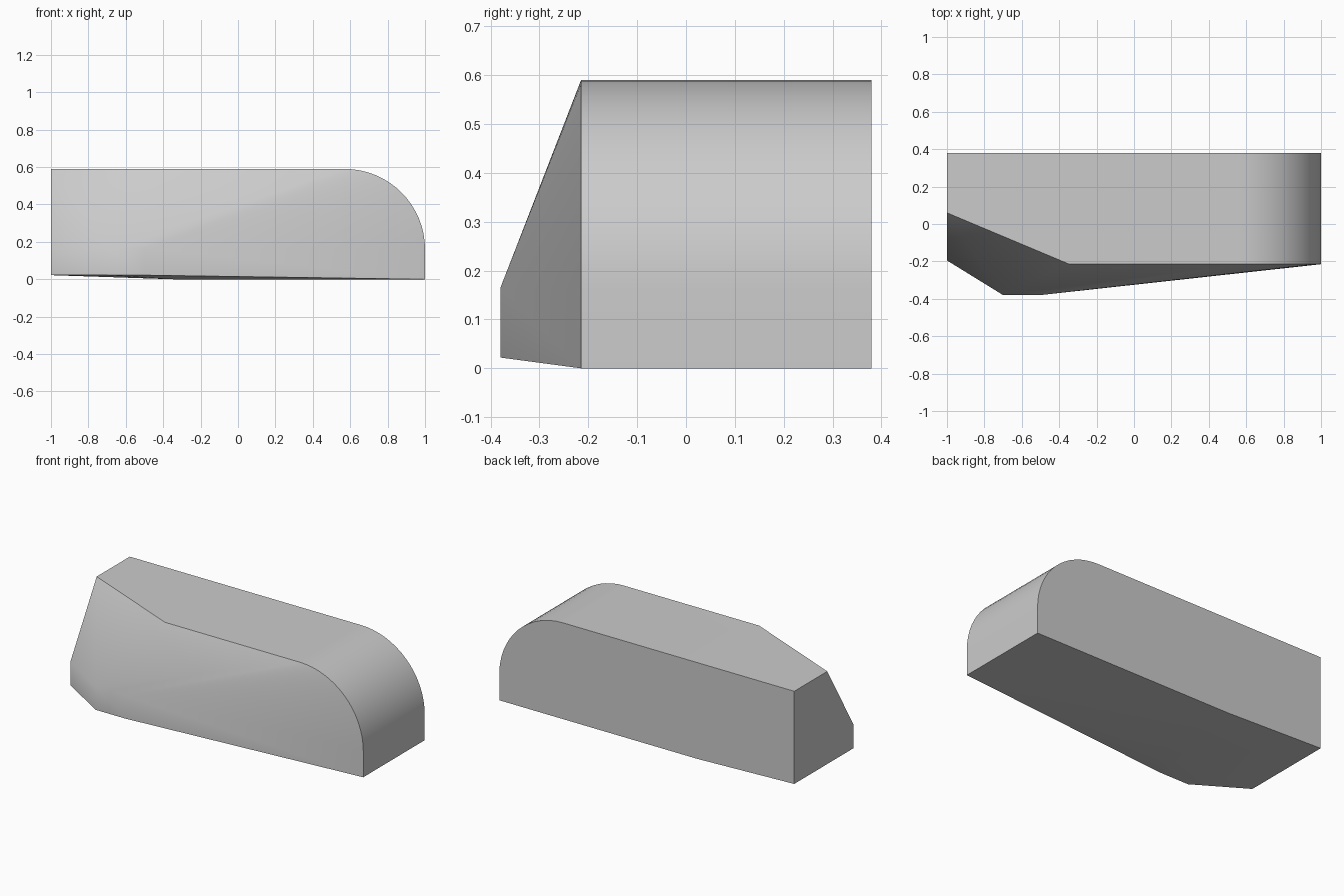
import bpy
import bmesh
from math import sin, cos, pi, radians

cube = bpy.data.objects.get("Cube")
if cube:
    bpy.data.objects.remove(cube, do_unlink=True)

# Main dimensions
LEFT, RIGHT = -1.0, 1.0
BACK, SIDE, NOSE = 0.38, -0.215, -0.38
TOP, BELT, LIFT = 0.59, 0.165, 0.022
BEND = -0.345
RADIUS = 0.43
ARC_STEPS = 16

# Plain grey material
grey = bpy.data.materials.new("plain grey")
grey.use_nodes = True
colour = (0.6, 0.6, 0.6, 1)
grey.diffuse_color = colour
grey.node_tree.nodes["Principled BSDF"].inputs["Base Color"].default_value = colour

# Rounded end and flat floor, swept from the back to the side plane
arc = [(RIGHT - RADIUS + RADIUS * sin(a), TOP - RADIUS + RADIUS * cos(a))
       for a in (pi / 2 * i / ARC_STEPS for i in range(ARC_STEPS + 1))]
profile = arc + [(RIGHT, 0), (BEND, 0)]
points = [(x, y, z) for x, z in profile for y in (BACK, SIDE)]

# Square end and the bevelled top edge
points += [(LEFT, BACK, LIFT), (LEFT, BACK, TOP), (LEFT, 0.06, TOP), (BEND, SIDE, TOP)]

# Upright band around the bulging nose
for x, y in ((LEFT, -0.195), (-0.7, NOSE), (-0.5, NOSE)):
    points += [(x, y, LIFT), (x, y, BELT)]

# Skin the convex body and merge its flat faces
bm = bmesh.new()
for p in points:
    bm.verts.new(p)
bmesh.ops.convex_hull(bm, input=bm.verts[:])
bmesh.ops.dissolve_limit(bm, angle_limit=radians(0.3),
                         verts=bm.verts[:], edges=bm.edges[:])
bmesh.ops.recalc_face_normals(bm, faces=bm.faces[:])
mesh = bpy.data.meshes.new("rounded_body")
bm.to_mesh(mesh)
bm.free()
mesh.materials.append(grey)

body = bpy.data.objects.new("rounded_body", mesh)
bpy.context.collection.objects.link(body)
bpy.ops.object.select_all(action='DESELECT')
body.select_set(True)
bpy.context.view_layer.objects.active = body
bpy.ops.object.shade_smooth_by_angle(angle=radians(40))
